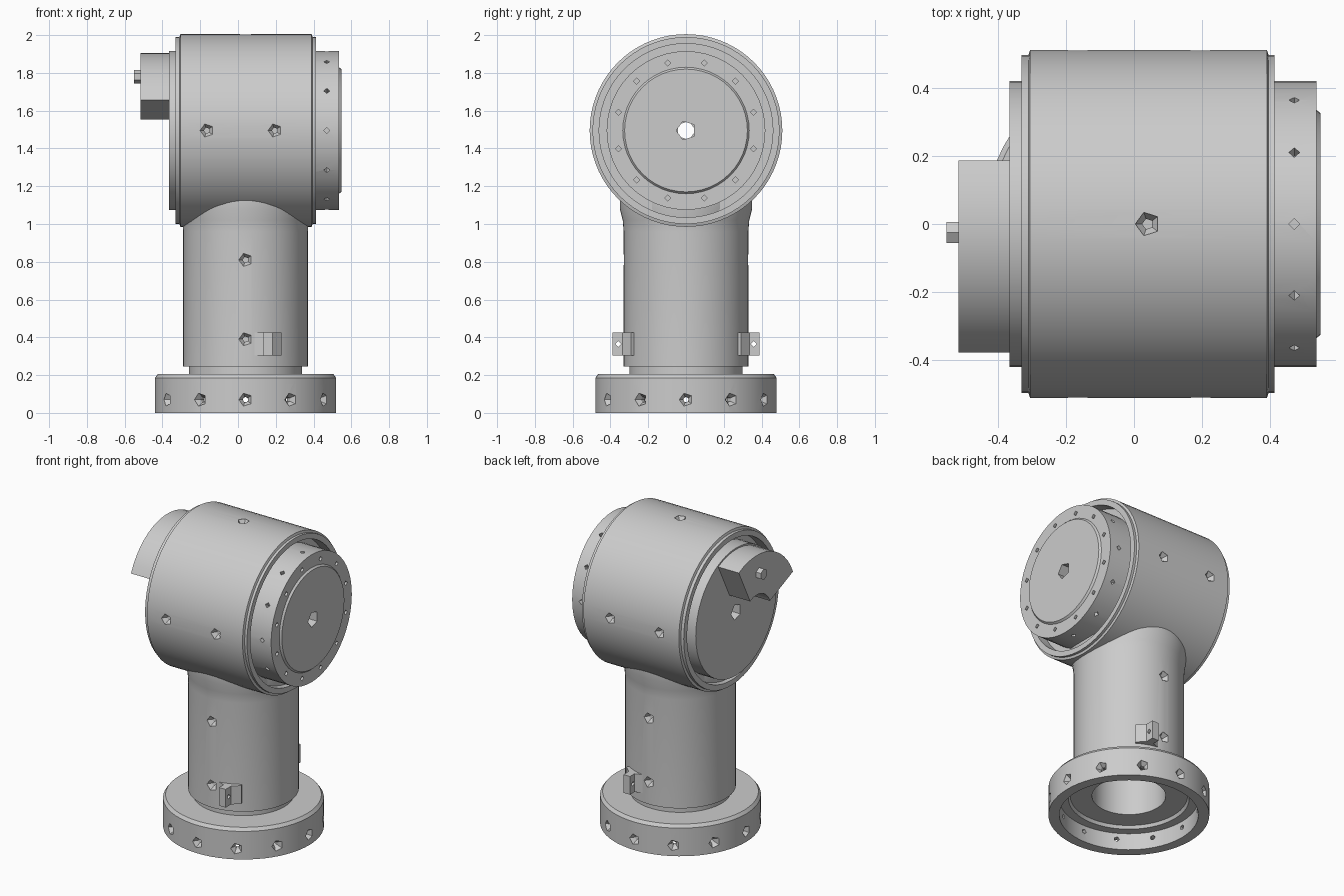
import bpy, bmesh
from math import pi, sin, cos, radians
from mathutils import Vector, Matrix

if "Cube" in bpy.data.objects:
    bpy.data.objects.remove(bpy.data.objects["Cube"])

CX, HZ = 0.04, 1.495          # column axis x, head axis z
ALONG_X = Matrix.Translation((0, 0, HZ)) @ Matrix.Rotation(pi / 2, 4, 'Y')


def rings(bm, prof, n, mat, closed=False):
    """Stack of n-sided rings from (radius, height) pairs; capped or joined end to end."""
    rows = [[bm.verts.new(mat @ Vector((r * cos(2 * pi * i / n), r * sin(2 * pi * i / n), h)))
             for i in range(n)] for r, h in prof]
    pairs = list(zip(rows, rows[1:]))
    if closed:
        pairs.append((rows[-1], rows[0]))
    else:
        bm.faces.new(rows[0][::-1])
        bm.faces.new(rows[-1])
    for a, b in pairs:
        for i in range(n):
            j = (i + 1) % n
            bm.faces.new((a[i], a[j], b[j], b[i]))


def finish(bm, name, smooth=True):
    bmesh.ops.recalc_face_normals(bm, faces=bm.faces)
    me = bpy.data.meshes.new(name)
    bm.to_mesh(me)
    bm.free()
    ob = bpy.data.objects.new(name, me)
    bpy.context.collection.objects.link(ob)
    if smooth:
        shade(ob)
    return ob


def shade(ob):
    bpy.ops.object.select_all(action='DESELECT')
    ob.select_set(True)
    bpy.context.view_layer.objects.active = ob
    bpy.ops.object.shade_smooth_by_angle(angle=radians(30))


def lathe(name, prof, mat, n=64, closed=True):
    bm = bmesh.new()
    rings(bm, prof, n, mat, closed)
    return finish(bm, name)


def prism(bm, pts, mat, depth):
    """Extrude a flat outline along its local z."""
    lo = [bm.verts.new(mat @ Vector((x, y, 0))) for x, y in pts]
    hi = [bm.verts.new(mat @ Vector((x, y, depth))) for x, y in pts]
    bm.faces.new(lo[::-1])
    bm.faces.new(hi)
    for i in range(len(pts)):
        j = (i + 1) % len(pts)
        bm.faces.new((lo[i], lo[j], hi[j], hi[i]))


def drill(ob, holes):
    """Cut holes given as (surface point, inward direction, profile, sides)."""
    bm = bmesh.new()
    for pos, d, prof, n in holes:
        rot = Vector(d).to_track_quat('Z', 'Y').to_matrix().to_4x4()
        rings(bm, prof, n, Matrix.Translation(pos) @ rot)
    cutter = finish(bm, ob.name + "_cutter", False)
    cutter.hide_render = True
    mod = ob.modifiers.new("holes", 'BOOLEAN')
    mod.operation, mod.solver, mod.object = 'DIFFERENCE', 'EXACT', cutter
    bpy.context.view_layer.objects.active = ob
    bpy.ops.object.modifier_move_to_index(modifier="holes", index=0)
    bpy.ops.object.modifier_apply(modifier="holes")
    bpy.data.objects.remove(cutter)
    shade(ob)


BOLT = [(.036, -.02), (.036, .005), (.016, .03), (.016, .1)]
PIN = [(.016, -.02), (.016, .05)]
BORE = [(.052, -.03), (.052, .5)]
COLUMN_AXIS = Matrix.Translation((CX, 0, 0))

# Base ring, hollow underneath, with twelve radial bolt holes
base = lathe("base_ring", [(.48, 0), (.48, .185), (.465, .205), (.22, .205), (.22, .13),
                           (.35, .13), (.36, .11), (.415, .11), (.415, 0)], COLUMN_AXIS)
holes = []
for k in range(12):
    d = Vector((cos(k * pi / 6), sin(k * pi / 6), 0))
    holes.append((d * .48 + Vector((CX, 0, .07)), -d, BOLT, 5))
drill(base, holes)

# Hollow column with a narrow neck and a slight flare under the head
column = lathe("column", [(.30, .2), (.30, .245), (.33, .245), (.33, .96), (.335, 1.02),
                          (.35, 1.08), (.35, 1.14), (.22, 1.14), (.22, .2)], COLUMN_AXIS)
drill(column, [((CX, s * .33, z), (0, -s, 0), BOLT[:3] + [(.016, .08)], 5)
               for s in (-1, 1) for z in (.39, .81)])

# Head drum with stepped rims and recessed ends
head = lathe("head_drum", [(.495, -.33), (.495, -.31), (.51, -.305), (.51, .39), (.495, .395),
                           (.495, .412), (.46, .412), (.46, .34), (.40, .34),
                           (.40, -.26), (.46, -.26), (.46, -.33)], ALONG_X, 72)
holes = [((x, s * .51, HZ), (0, -s, 0), BOLT[:3] + [(.016, .08)], 5)
         for s in (-1, 1) for x in (-.165, .195)]
holes.append(((CX, 0, HZ + .51), (0, 0, -1), BOLT[:3] + [(.016, .08)], 5))
drill(head, holes)

# Output flange with raised disc, rim pins, face pins and centre bore
flange = lathe("output_flange", [(.42, .25), (.42, .535), (.335, .535), (.325, .547)],
               ALONG_X, 48, False)
holes = [((.547, 0, HZ), (-1, 0, 0), BORE, 5)]
for k in range(12):
    a, b = k * pi / 6, (k + .5) * pi / 6
    d = Vector((0, cos(a), sin(a)))
    holes.append((d * .42 + Vector((.47, 0, HZ)), -d, PIN, 4))
    holes.append(((.535, .37 * cos(b), HZ + .37 * sin(b)), (-1, 0, 0), PIN[:1] + [(.016, .03)], 4))
drill(flange, holes)

# Rear cap with centre bore
cap = lathe("rear_cap", [(.42, -.365), (.42, -.2)], ALONG_X, 48, False)
drill(cap, [((-.365, 0, HZ), (1, 0, 0), BORE, 5)])

# Sector block on the rear cap, with its stub
arc = [radians(63 + 94 * i / 12) for i in range(13)]
outline = [(.41 * cos(a), .41 * sin(a)) for a in arc]
outline += [(.15 * cos(a), .15 * sin(a)) for a in reversed(arc)]
TO_YZ = Matrix(((0, 0, 1, -.515), (1, 0, 0, 0), (0, 1, 0, HZ), (0, 0, 0, 1)))
bm = bmesh.new()
prism(bm, outline, TO_YZ, .16)
finish(bm, "sector_block")
lathe("sector_stub", [(.036, -.55), (.036, -.5)],
      Matrix.Translation((0, -.025, .285)) @ ALONG_X, 6, False)

# Pair of flared lugs at the foot of the column
for s, side in ((-1, "front"), (1, "back")):
    bm = bmesh.new()
    pts = [(.085, .29), (.085, .325), (.135, .342), (.135, .39),
           (.183, .39), (.183, .335), (.23, .29), (.21, .26)]
    prism(bm, [(x, s * y) for x, y in pts], Matrix.Translation((0, 0, .305)), .12)
    lug = finish(bm, side + "_lug", False)
    drill(lug, [((.183, s * .358, .365), (-1, 0, 0), PIN, 4)])
